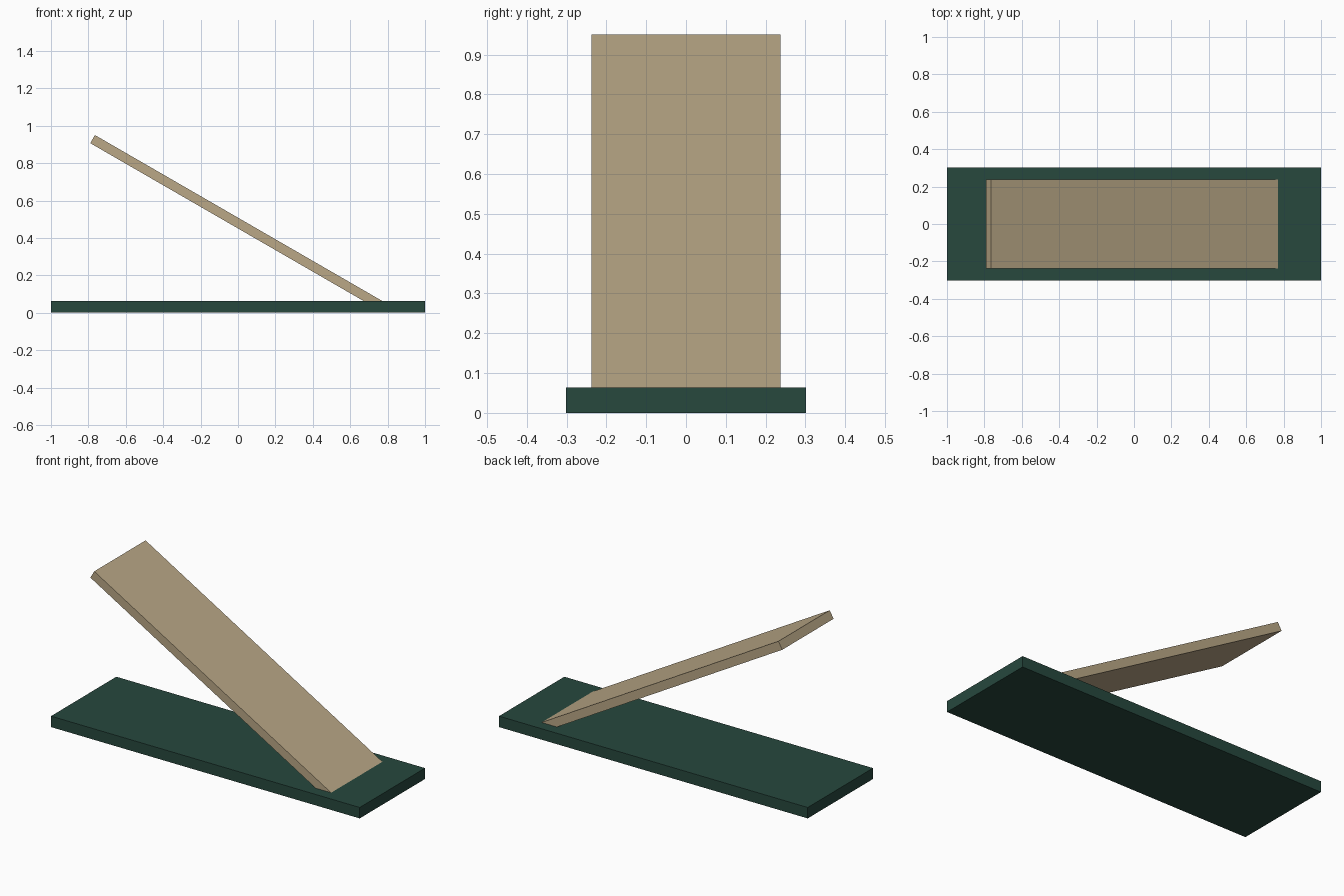
import bpy
from math import radians, sin, cos
from mathutils import Vector

if "Cube" in bpy.data.objects:
    bpy.data.objects.remove(bpy.data.objects["Cube"])


def material(name, color):
    m = bpy.data.materials.new(name)
    m.diffuse_color = (*color, 1)
    m.use_nodes = True
    m.node_tree.nodes["Principled BSDF"].inputs["Base Color"].default_value = m.diffuse_color
    return m


def box(name, size, center, mat, tilt=0):
    bpy.ops.mesh.primitive_cube_add(size=1, location=center, rotation=(0, tilt, 0))
    o = bpy.context.object
    o.name = name
    o.scale = size
    bpy.ops.object.transform_apply(location=False, rotation=False, scale=True)
    o.data.materials.append(mat)
    return o


green = material("dark_green", (0.02, 0.065, 0.048))
tan = material("tan", (0.49, 0.39, 0.24))

# Flat base slab
box("base", (2.0, 0.604, 0.064), (0, 0, 0.032), green)

# Sloping board, its lower end sunk into the base
tilt = radians(30)
length, thickness = 1.777, 0.05
down = Vector((cos(tilt), 0, -sin(tilt)))
normal = Vector((sin(tilt), 0, cos(tilt)))
top_corner = Vector((-0.765, 0, 0.95))
center = top_corner + down * length / 2 - normal * thickness / 2
box("sloping_board", (length, 0.475, thickness), center, tan, tilt)
